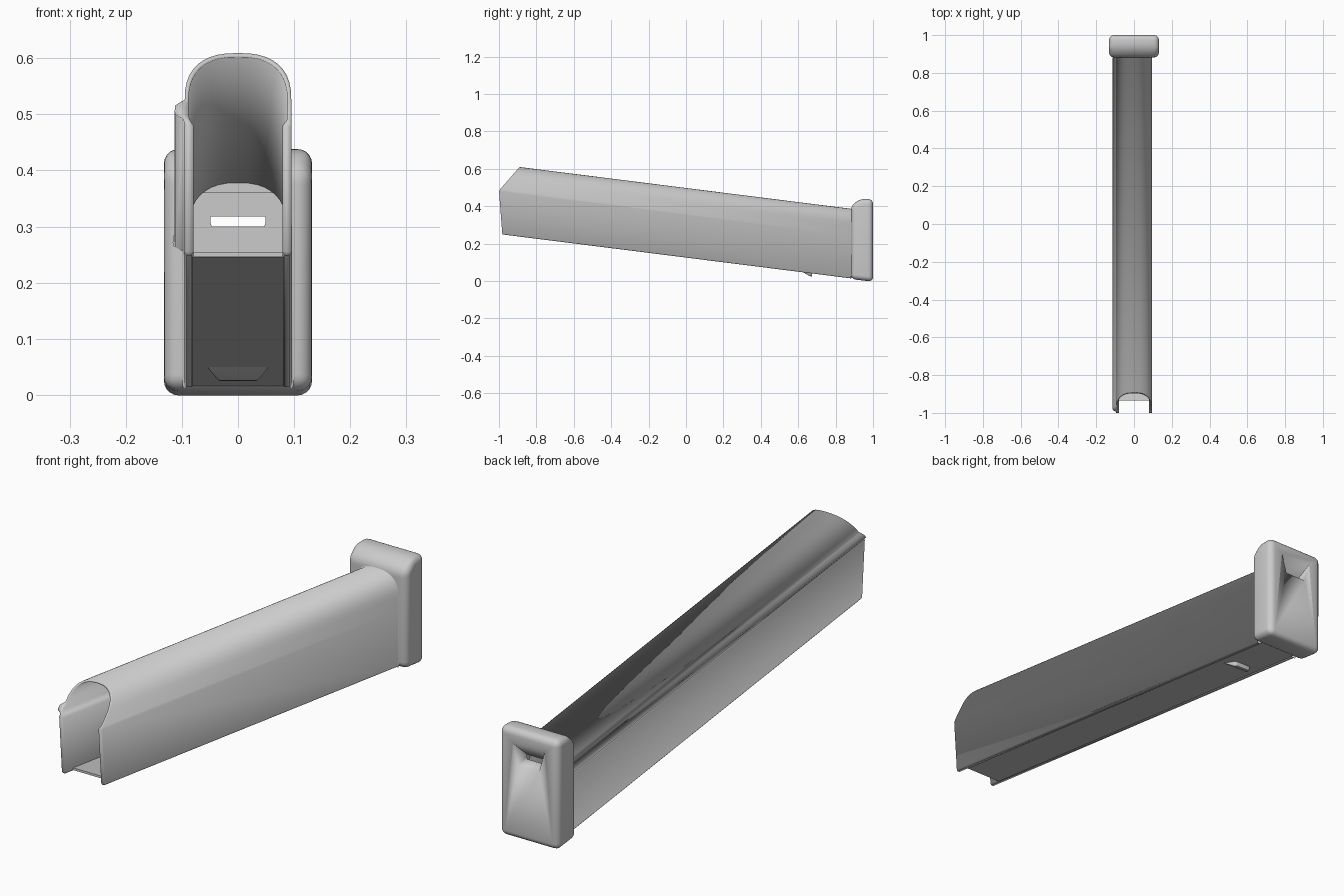
import bpy, bmesh, math

if "Cube" in bpy.data.objects:
    bpy.data.objects.remove(bpy.data.objects["Cube"])


def base(y):
    # height of the sloping underside at a given y
    return 0.125 - 0.126 * y


def front(v):
    # front end: near-vertical below the shoulder, raked back above it
    if v <= 0.232:
        return -0.982 - 0.018 * v / 0.232
    return -1 + 0.11 * (v - 0.232) / 0.14


def finish(bm, name, bevel=0):
    bmesh.ops.recalc_face_normals(bm, faces=bm.faces[:])
    me = bpy.data.meshes.new(name)
    bm.to_mesh(me)
    bm.free()
    ob = bpy.data.objects.new(name, me)
    bpy.context.collection.objects.link(ob)
    if bevel:
        m = ob.modifiers.new("bevel", 'BEVEL')
        m.width = bevel
        m.segments = 5
        m.limit_method = 'ANGLE'
        m.angle_limit = math.radians(25)
    return ob


def apply_and_smooth(ob, degrees=32):
    bpy.ops.object.select_all(action='DESELECT')
    ob.select_set(True)
    bpy.context.view_layer.objects.active = ob
    for m in list(ob.modifiers):
        bpy.ops.object.modifier_apply(modifier=m.name)
    if degrees >= 180:
        bpy.ops.object.shade_smooth()
    else:
        bpy.ops.object.shade_smooth_by_angle(angle=math.radians(degrees))


def hull(points, name, bevel=0):
    bm = bmesh.new()
    for p in points:
        bm.verts.new(p)
    bmesh.ops.convex_hull(bm, input=bm.verts[:])
    bmesh.ops.dissolve_limit(bm, angle_limit=0.01, verts=bm.verts[:], edges=bm.edges[:])
    return finish(bm, name, bevel)


def arch(hw, v0, v1, n=20):
    # rounded roof section, left to right
    pts = []
    for i in range(n + 1):
        a = math.pi * (1 - i / n)
        c, s = math.cos(a), math.sin(a)
        pts.append((hw * math.copysign(abs(c) ** 0.8, c), v0 + (v1 - v0) * abs(s) ** 0.8))
    return pts


# Sleeve: paired outer and inner sections, with a long ridge on the left
outer = [(-0.092, 0), (-0.096, 0.006), (-0.096, 0.228), (-0.097, 0.242),
         (-0.111, 0.249), (-0.113, 0.256), (-0.112, 0.268), (-0.100, 0.277)]
inner = [(-0.083, 0), (-0.079, 0.006), (-0.079, 0.228), (-0.086, 0.240),
         (-0.088, 0.249), (-0.088, 0.256), (-0.088, 0.266), (-0.088, 0.272)]
outer += arch(0.095, 0.279, 0.372)
inner += arch(0.088, 0.275, 0.364)
outer += [(0.095, 0.240), (0.095, 0.228), (0.096, 0.006), (0.092, 0)]
inner += [(0.087, 0.240), (0.079, 0.228), (0.079, 0.006), (0.083, 0)]
# small flange where the sleeve blends into the end cap
flange = [(x * 1.03, 0.19 + (v - 0.19) * 1.02) for x, v in outer]
BACK = 0.881

bm = bmesh.new()


def rail(section, start):
    out = []
    for x, v in section:
        y = front(v) if start else BACK
        out.append(bm.verts.new((x, y, base(y) + v)))
    return out


of, ob_, inf, inb = rail(outer, 1), rail(outer, 0), rail(inner, 1), rail(inner, 0)
fl = rail(flange, 0)
for i in range(len(outer) - 1):
    for a, b in ((of, ob_), (inb, inf), (inf, of), (ob_, fl)):
        bm.faces.new((a[i], a[i + 1], b[i + 1], b[i]))
for i in (0, -1):
    bm.faces.new((of[i], ob_[i], inb[i], inf[i]))
apply_and_smooth(finish(bm, "sleeve"), 180)

# Floor between the side walls, set back from the mouth
apply_and_smooth(hull([(x, y, base(y) + v) for x in (-0.081, 0.081)
                       for y in (-0.935, 0.91) for v in (0.003, 0.012)], "floor"))

# Small sloping catch under the rear of the floor
catch = [(0.058, 0.62, 0.004), (0.035, 0.66, -0.016),
         (0.033, 0.673, -0.016), (0.035, 0.675, 0.004)]
apply_and_smooth(hull([(s * x, y, base(y) + v) for s in (-1, 1) for x, y, v in catch],
                      "catch", 0.003))

# End cap with rounded edges and a raked top front
side = [(0.882, 0.010), (1, -0.004), (1, 0.438), (0.928, 0.438), (0.882, 0.400)]
cap = hull([(x, y, z) for x in (-0.132, 0.132) for y, z in side], "end_cap", 0.026)

# Pocket inside the cap and wedge-shaped slot through its back
pocket = hull([(x, y, z) for x in (-0.08, 0.08) for y in (0.85, 0.94)
               for z in (0.035, 0.36)], "pocket_cutter")
slot = hull([(s * w, y, z) for s in (-1, 1) for w, y, z in
             ((0.072, 1.004, 0.385), (0.047, 1.004, 0.30),
              (0.047, 0.935, 0.313), (0.047, 0.935, 0.30))], "slot_cutter")
for cutter in (pocket, slot):
    m = cap.modifiers.new("cut", 'BOOLEAN')
    m.operation = 'DIFFERENCE'
    m.object = cutter
    m.solver = 'EXACT'
    cutter.hide_render = True
apply_and_smooth(cap, 75)
# the back face blends softly into the slot
me = cap.data
for e in me.edges:
    if all(me.vertices[i].co.y > 0.99 for i in e.vertices):
        e.use_edge_sharp = False
for cutter in (pocket, slot):
    bpy.data.objects.remove(cutter)
